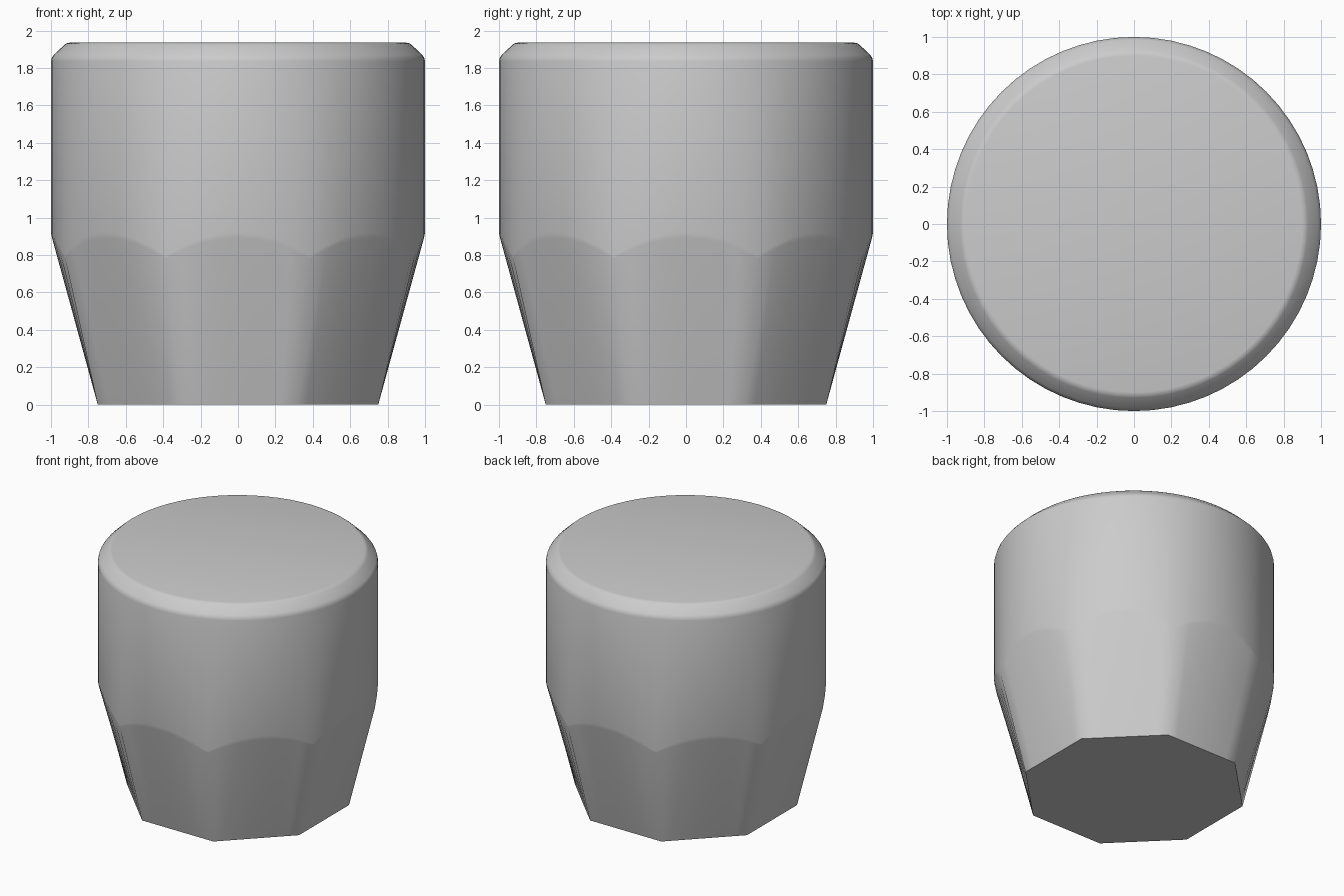
import bpy, bmesh, math

cube = bpy.data.objects.get("Cube")
if cube:
    bpy.data.objects.remove(cube, do_unlink=True)

SIDES = 8            # flat facets around the base
PER_SIDE = 8         # columns in each facet
COUNT = SIDES * PER_SIDE
HALF = math.pi / SIDES

grey = bpy.data.materials.new("grey")
grey.use_nodes = True
colour = (0.6, 0.6, 0.6, 1)
grey.diffuse_color = colour
grey.node_tree.nodes["Principled BSDF"].inputs["Base Color"].default_value = colour


def ring(bm, radius, height):
    """Closed ring; radius and height are functions of the offset from a facet's middle."""
    verts = []
    for i in range(COUNT):
        offset = ((i % PER_SIDE) / PER_SIDE * 2 - 1) * HALF
        a = i / COUNT * math.tau - HALF
        r = radius(offset)
        verts.append(bm.verts.new((r * math.cos(a), r * math.sin(a), height(offset))))
    return verts


def rise(offset):
    """One at a facet's middle, zero at its corners."""
    return 1 - (offset / HALF) ** 2


bm = bmesh.new()
rings = [
    # octagonal foot, then the scalloped edge with its narrow rounding
    ring(bm, lambda t: 0.75 / math.cos(t), lambda t: 0),
    ring(bm, lambda t: 1 - 0.006 * rise(t), lambda t: 0.78 + 0.11 * rise(t)),
    ring(bm, lambda t: 1, lambda t: 0.795 + 0.125 * rise(t)),
]
# round wall and softened chamfer at the top
for r, z in [(1, 1.835), (0.995, 1.855), (0.985, 1.87),
             (0.93, 1.922), (0.918, 1.931), (0.9, 1.935)]:
    rings.append(ring(bm, lambda t: r, lambda t: z))

for low, high in zip(rings, rings[1:]):
    for i in range(COUNT):
        j = (i + 1) % COUNT
        bm.faces.new((low[i], low[j], high[j], high[i]))
bm.faces.new(rings[-1])
bm.faces.new(rings[0][::-1])

mesh = bpy.data.meshes.new("knob_body")
bm.to_mesh(mesh)
bm.free()
mesh.materials.append(grey)
knob = bpy.data.objects.new("knob_body", mesh)
bpy.context.collection.objects.link(knob)

# smooth shading with a crisp bottom rim
bpy.context.view_layer.objects.active = knob
knob.select_set(True)
bpy.ops.object.shade_smooth_by_angle(angle=math.radians(50))
